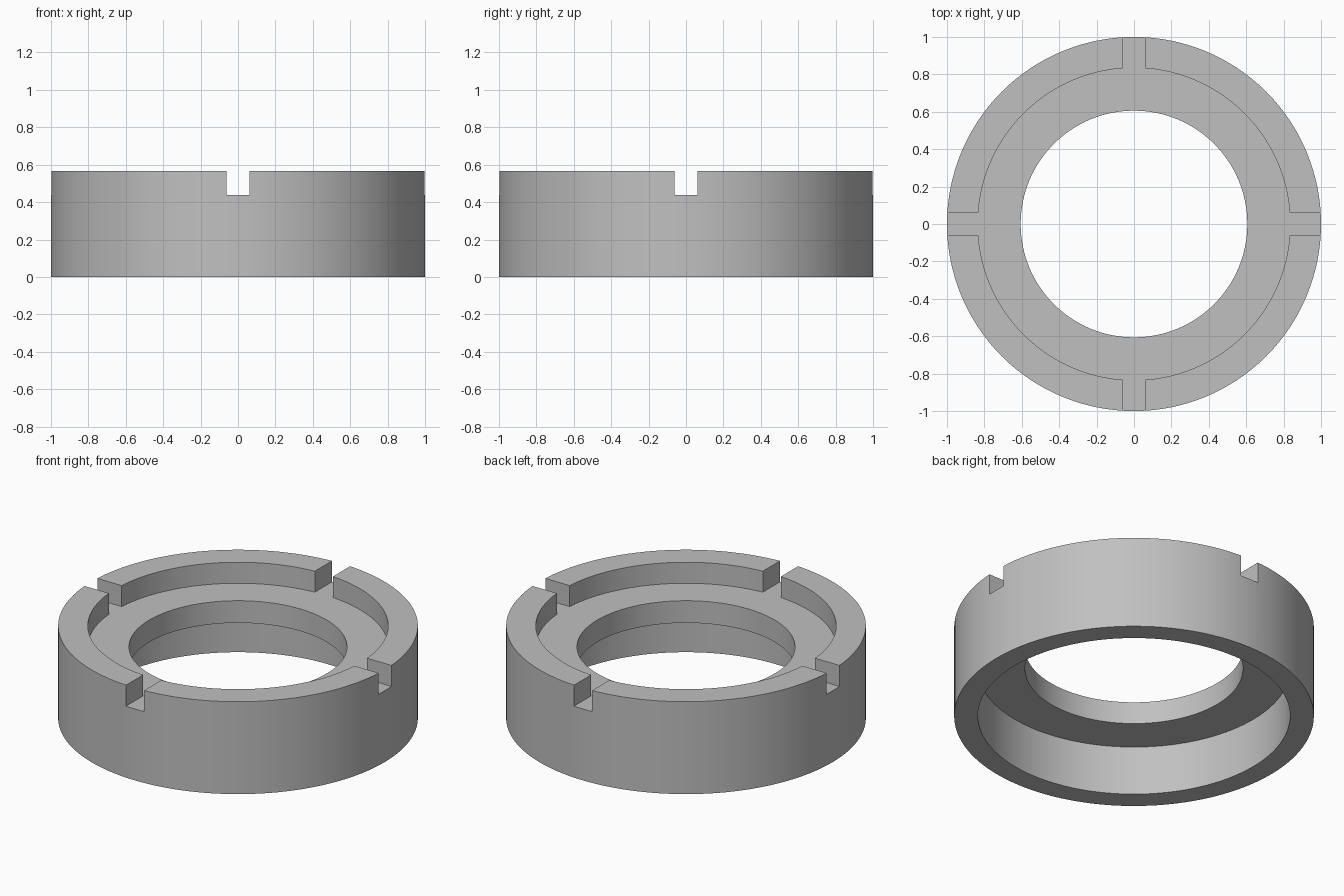
import bpy
import bmesh
import math
from mathutils import Matrix, Vector

cube = bpy.data.objects.get("Cube")
if cube:
    bpy.data.objects.remove(cube, do_unlink=True)

SEGMENTS = 128
HEIGHT, FLOOR, WEB_BOTTOM = 0.567, 0.438, 0.302
OUTER, TOP_RECESS, BOTTOM_RECESS, BORE = 1.0, 0.835, 0.868, 0.606
SLOT_WIDTH = 0.123

grey = bpy.data.materials.new("plain grey")
grey.use_nodes = True
colour = (0.53, 0.53, 0.53, 1)
grey.diffuse_color = colour
grey.node_tree.nodes["Principled BSDF"].inputs["Base Color"].default_value = colour


def add_object(name, bm):
    bmesh.ops.recalc_face_normals(bm, faces=bm.faces)
    mesh = bpy.data.meshes.new(name)
    bm.to_mesh(mesh)
    bm.free()
    mesh.materials.append(grey)
    obj = bpy.data.objects.new(name, mesh)
    bpy.context.collection.objects.link(obj)
    return obj


# Ring: a stepped cross-section spun around the vertical axis
profile = [
    (OUTER, 0), (OUTER, HEIGHT), (TOP_RECESS, HEIGHT), (TOP_RECESS, FLOOR),
    (BORE, FLOOR), (BORE, WEB_BOTTOM), (BOTTOM_RECESS, WEB_BOTTOM), (BOTTOM_RECESS, 0),
]
bm = bmesh.new()
points = [bm.verts.new((r, 0, z)) for r, z in profile]
edges = [bm.edges.new((a, b)) for a, b in zip(points, points[1:] + points[:1])]
bmesh.ops.spin(bm, geom=points + edges, cent=(0, 0, 0), axis=(0, 0, 1),
               angle=math.tau, steps=SEGMENTS, use_merge=True)
bmesh.ops.remove_doubles(bm, verts=bm.verts, dist=0.0001)
ring = add_object("slotted_ring", bm)

# Four spanner slots through the raised rim, level with the recess floor
bm = bmesh.new()
for i in range(4):
    box = bmesh.ops.create_cube(bm, size=1)["verts"]
    bmesh.ops.scale(bm, verts=box, vec=Vector((0.4, SLOT_WIDTH, 0.4)))
    bmesh.ops.translate(bm, verts=box, vec=Vector((0.95, 0, FLOOR + 0.2)))
    bmesh.ops.rotate(bm, verts=box, matrix=Matrix.Rotation(i * math.pi / 2, 3, "Z"))
cutter = add_object("slot_cutter", bm)
cutter.hide_render = True

bpy.ops.object.select_all(action="DESELECT")
ring.select_set(True)
bpy.context.view_layer.objects.active = ring
cut = ring.modifiers.new("slots", "BOOLEAN")
cut.operation = "DIFFERENCE"
cut.solver = "EXACT"
cut.object = cutter
bpy.ops.object.modifier_apply(modifier=cut.name)
bpy.data.objects.remove(cutter, do_unlink=True)

bpy.ops.object.shade_smooth_by_angle(angle=math.radians(30))
